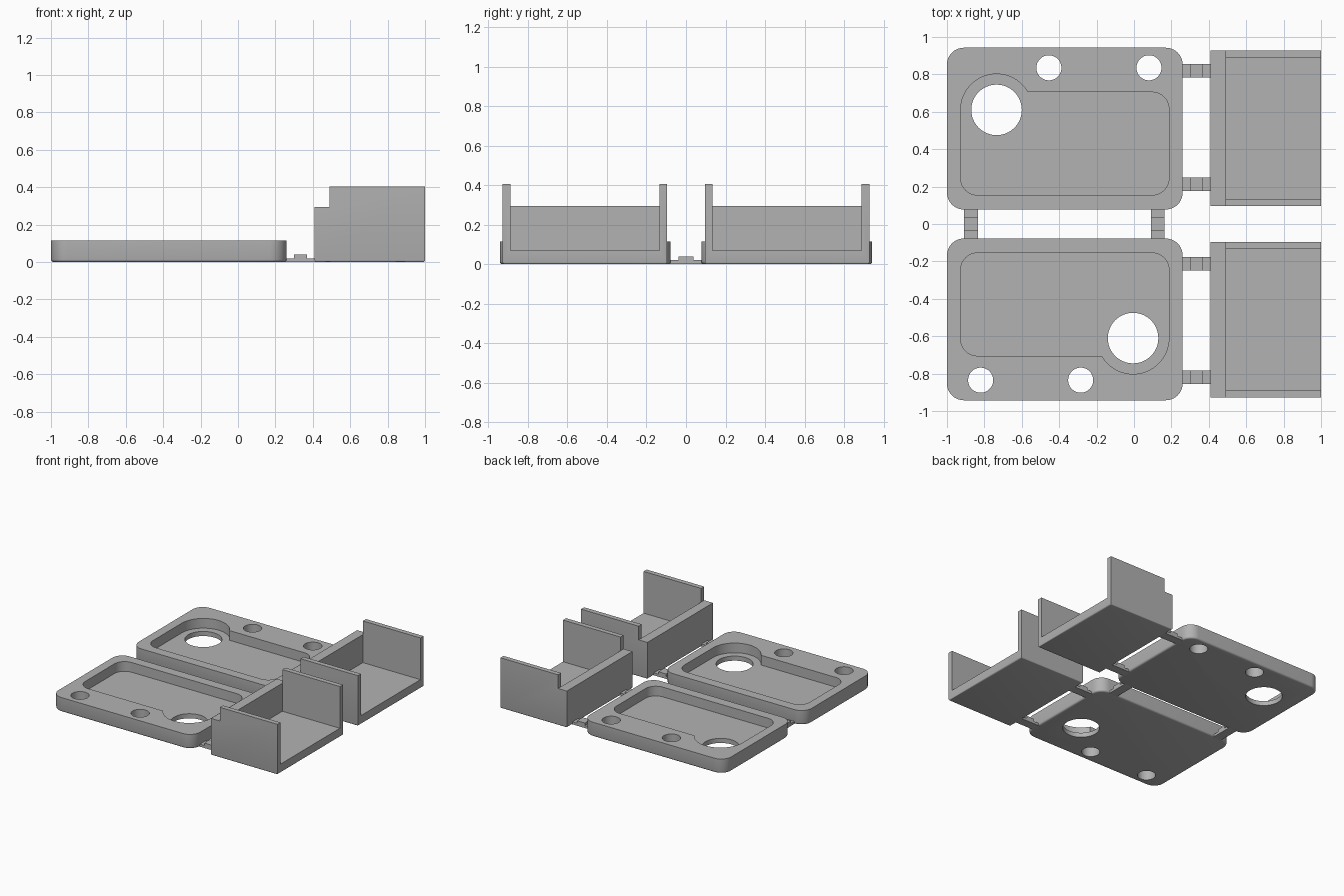
import bpy, bmesh
from math import pi, cos, sin, radians

cube = bpy.data.objects.get("Cube")
if cube:
    bpy.data.objects.remove(cube, do_unlink=True)

GREY = (0.448, 0.448, 0.448, 1)
grey = bpy.data.materials.new("plain grey")
grey.use_nodes = True
grey.diffuse_color = GREY
grey.node_tree.nodes["Principled BSDF"].inputs["Base Color"].default_value = GREY


def circle(cx, cy, r, n=64):
    return [(cx + r * cos(2 * pi * i / n), cy + r * sin(2 * pi * i / n)) for i in range(n)]


def rounded(x0, x1, y0, y1, r=0.0, n=10):
    """Rectangle outline with rounded corners, counter-clockwise."""
    if r == 0:
        return [(x0, y0), (x1, y0), (x1, y1), (x0, y1)]
    centres = [(x1 - r, y1 - r), (x0 + r, y1 - r), (x0 + r, y0 + r), (x1 - r, y0 + r)]
    return [(cx + r * cos((k + i / n) * pi / 2), cy + r * sin((k + i / n) * pi / 2))
            for k, (cx, cy) in enumerate(centres) for i in range(n + 1)]


def prism(name, outline, z0, z1, fillet=0.0):
    """Upright prism, with an optional rounded bottom edge."""
    bm = bmesh.new()
    base = bm.faces.new([bm.verts.new((x, y, z0)) for x, y in outline])
    top = bmesh.ops.extrude_face_region(bm, geom=[base])["geom"]
    bmesh.ops.translate(bm, vec=(0, 0, z1 - z0),
                        verts=[v for v in top if isinstance(v, bmesh.types.BMVert)])
    bmesh.ops.recalc_face_normals(bm, faces=bm.faces)
    if fillet:
        rim = [e for e in bm.edges if all(abs(v.co.z - z0) < 1e-6 for v in e.verts)]
        bmesh.ops.bevel(bm, geom=rim, offset=fillet, segments=3, profile=0.5, affect='EDGES')
    mesh = bpy.data.meshes.new(name)
    bm.to_mesh(mesh)
    bm.free()
    mesh.materials.append(grey)
    obj = bpy.data.objects.new(name, mesh)
    bpy.context.collection.objects.link(obj)
    return obj


def cut(obj, cutters):
    """Subtract each cutter, apply, and smooth the curved faces."""
    for cutter in cutters:
        mod = obj.modifiers.new("cut", 'BOOLEAN')
        mod.operation, mod.solver, mod.object = 'DIFFERENCE', 'EXACT', cutter
    bpy.context.view_layer.update()
    result = obj.evaluated_get(bpy.context.evaluated_depsgraph_get())
    mesh = bpy.data.meshes.new_from_object(result)
    obj.modifiers.clear()
    obj.data = mesh
    for cutter in cutters:
        bpy.data.objects.remove(cutter, do_unlink=True)
    mesh.shade_smooth()
    mesh.set_sharp_from_angle(angle=radians(32))


def copy(obj, name):
    twin = obj.copy()
    twin.name = name
    bpy.context.collection.objects.link(twin)
    return twin


# Tray with a shallow pocket, a large round opening and two small holes
HOLE = (-0.735, 0.61)
FLOOR = 0.037
tray = prism("back_tray", rounded(-1, 0.26, 0.0775, 0.9425, 0.09), 0, 0.115, 0.014)
cut(tray, [
    prism("pocket_cutter", rounded(-0.927, 0.187, 0.155, 0.705, 0.09), FLOOR, 0.3),
    prism("boss_cutter", circle(*HOLE, 0.192), FLOOR, 0.3),
    prism("large_hole_cutter", circle(*HOLE, 0.135), -0.1, 0.35),
    prism("hole_cutter", circle(-0.455, 0.835, 0.067, 48), -0.1, 0.3),
    prism("hole_cutter", circle(0.08, 0.835, 0.067, 48), -0.1, 0.3),
])

# The front tray is the same part turned half way round
front_tray = copy(tray, "front_tray")
front_tray.location.x = -0.74
front_tray.rotation_euler.z = pi

# Open bracket: thick floor, low end wall, two tall side walls
bracket = prism("back_bracket", rounded(0.41, 1, 0.095, 0.928), 0, 0.405, 0.01)
cut(bracket, [
    prism("inside_cutter", rounded(0.488, 1.2, 0.134, 0.889), 0.07, 0.6),
    prism("step_cutter", rounded(0.2, 0.488, 0, 1.1), 0.295, 0.6),
])
front_bracket = copy(bracket, "front_bracket")
front_bracket.location.y = -1.023

# Thin hinge strips with a raised block in the middle
for side, sign in (("back", 1), ("front", -1)):
    for place, y in (("inner", 0.2125), ("outer", 0.82)):
        lo, hi = sorted((sign * (y - 0.036), sign * (y + 0.036)))
        prism(f"{side}_{place}_strip", rounded(0.245, 0.425, lo, hi), 0.0, 0.02)
        prism(f"{side}_{place}_strip_block", rounded(0.3, 0.37, lo, hi), 0.0, 0.04)
for side, x in (("right", -0.872), ("left", 0.127)):
    prism(f"{side}_middle_strip", rounded(x - 0.037, x + 0.037, -0.093, 0.093), 0.0, 0.02)
    prism(f"{side}_middle_strip_block", rounded(x - 0.037, x + 0.037, -0.037, 0.037), 0.0, 0.04)
